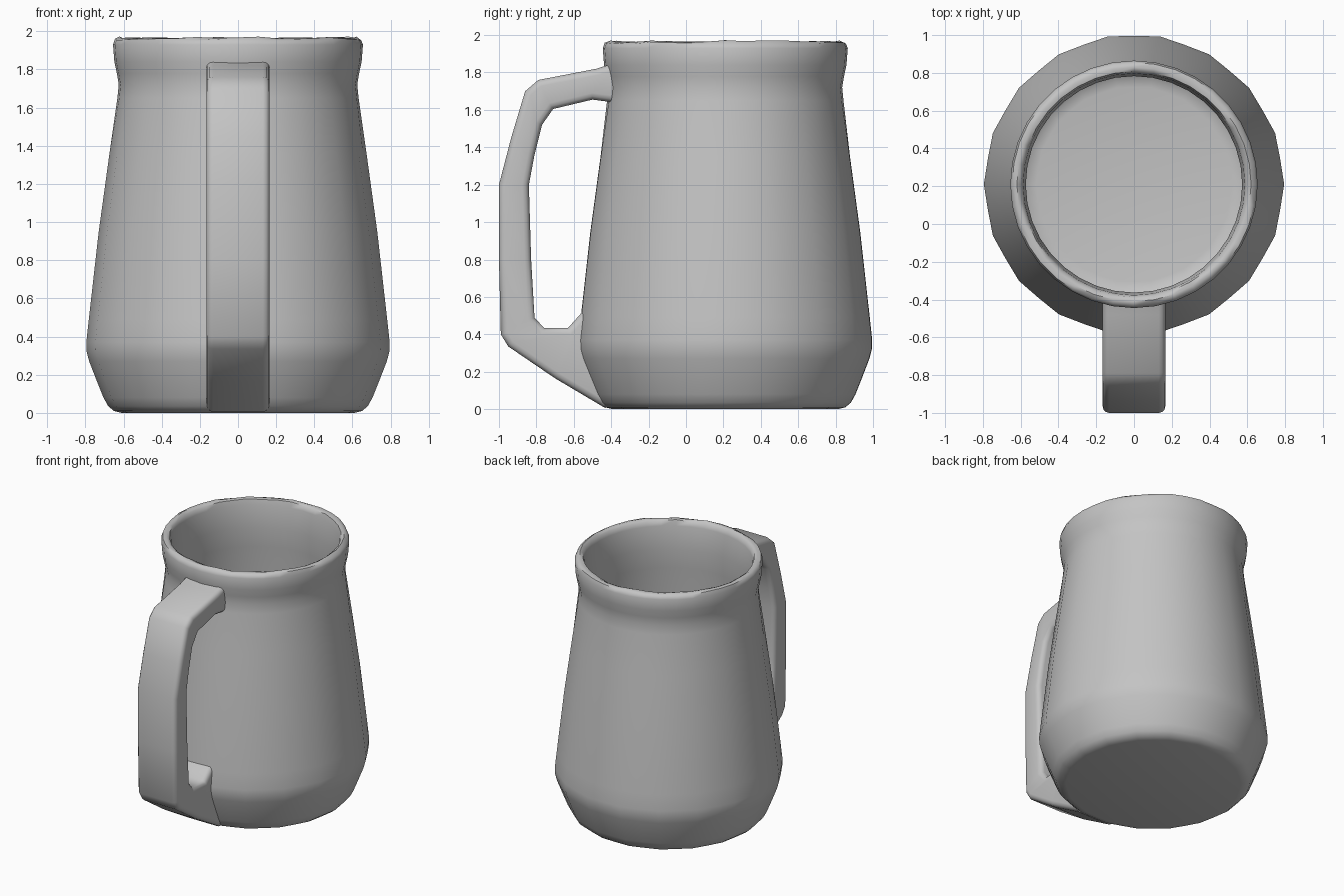
import bpy, bmesh, math, random

random.seed(4)
cube = bpy.data.objects.get("Cube")
if cube:
    bpy.data.objects.remove(cube, do_unlink=True)

clay = bpy.data.materials.new("grey clay")
clay.use_nodes = True
GREY = (0.55, 0.55, 0.55, 1)
clay.diffuse_color = GREY
clay.node_tree.nodes["Principled BSDF"].inputs["Base Color"].default_value = GREY


def finish(bm, name, angle):
    bmesh.ops.recalc_face_normals(bm, faces=bm.faces[:])
    mesh = bpy.data.meshes.new(name)
    bm.to_mesh(mesh)
    bm.free()
    mesh.materials.append(clay)
    obj = bpy.data.objects.new(name, mesh)
    bpy.context.collection.objects.link(obj)
    bpy.ops.object.select_all(action='DESELECT')
    obj.select_set(True)
    bpy.context.view_layer.objects.active = obj
    bpy.ops.object.shade_smooth_by_angle(angle=math.radians(angle))
    return obj


# Mug body: turned profile (radius, height), from base up, over the rim, down inside
CENTRE_Y = 0.21
SEGMENTS = 36
PROFILE = [(0.61, 0.0), (0.65, 0.01), (0.68, 0.035), (0.705, 0.08), (0.745, 0.18),
           (0.78, 0.27), (0.793, 0.32), (0.795, 0.37), (0.782, 0.49), (0.73, 0.95),
           (0.675, 1.35), (0.632, 1.65), (0.625, 1.72), (0.635, 1.78), (0.648, 1.84),
           (0.655, 1.93), (0.645, 1.957), (0.62, 1.967), (0.597, 1.957), (0.587, 1.92),
           (0.573, 1.75), (0.585, 1.6), (0.70, 0.42), (0.69, 0.28), (0.61, 0.12),
           (0.57, 0.09), (0.52, 0.08)]

bm = bmesh.new()
rings = []
for r, z in PROFILE:
    # soft eighteen-sided facets on the wall, round at the rim
    facet = 0.012 if z < 1.6 else 0.0
    ring = []
    for i in range(SEGMENTS):
        a = 2 * math.pi * i / SEGMENTS
        rr = r * (1 - facet * (i % 2))
        wobble = random.uniform(-0.006, 0.006) if z > 1.94 else 0
        ring.append(bm.verts.new((rr * math.cos(a), CENTRE_Y + rr * math.sin(a), z + wobble)))
    rings.append(ring)
for lower, upper in zip(rings, rings[1:]):
    for i in range(SEGMENTS):
        j = (i + 1) % SEGMENTS
        bm.faces.new((lower[i], lower[j], upper[j], upper[i]))
bm.faces.new(rings[0])
bm.faces.new(rings[-1])
finish(bm, "mug_body", 50)

# Handle: outer and inner (y, z) pairs from the rim down to the base
PAIRS = [((-0.385, 1.85), (-0.385, 1.64)), ((-0.48, 1.82), (-0.50, 1.655)),
         ((-0.79, 1.76), (-0.71, 1.605)), ((-0.86, 1.70), (-0.77, 1.52)),
         ((-0.935, 1.45), (-0.81, 1.36)), ((-1.0, 1.2), (-0.84, 1.2)),
         ((-1.0, 0.8), (-0.828, 0.8)), ((-0.99, 0.4), (-0.81, 0.49)),
         ((-0.95, 0.335), (-0.76, 0.435)), ((-0.70, 0.165), (-0.63, 0.435)),
         ((-0.43, 0.005), (-0.545, 0.53))]
HALF_WIDTH = 0.166

bm = bmesh.new()
loops = []
for (oy, oz), (iy, iz) in PAIRS:
    loops.append([bm.verts.new((x, y, z)) for x, y, z in
                  ((-HALF_WIDTH, oy, oz), (HALF_WIDTH, oy, oz),
                   (HALF_WIDTH, iy, iz), (-HALF_WIDTH, iy, iz))])
for a, b in zip(loops, loops[1:]):
    for i in range(4):
        j = (i + 1) % 4
        bm.faces.new((a[i], a[j], b[j], b[i]))
bm.faces.new(loops[0])
bm.faces.new(loops[-1])
bm.normal_update()
# round the four long corners
long_edges = [bm.edges.get((a[i], b[i])) for a, b in zip(loops, loops[1:]) for i in range(4)]
bmesh.ops.bevel(bm, geom=long_edges, offset=0.035, segments=3, profile=0.5,
                affect='EDGES', clamp_overlap=True)
finish(bm, "handle", 50)
